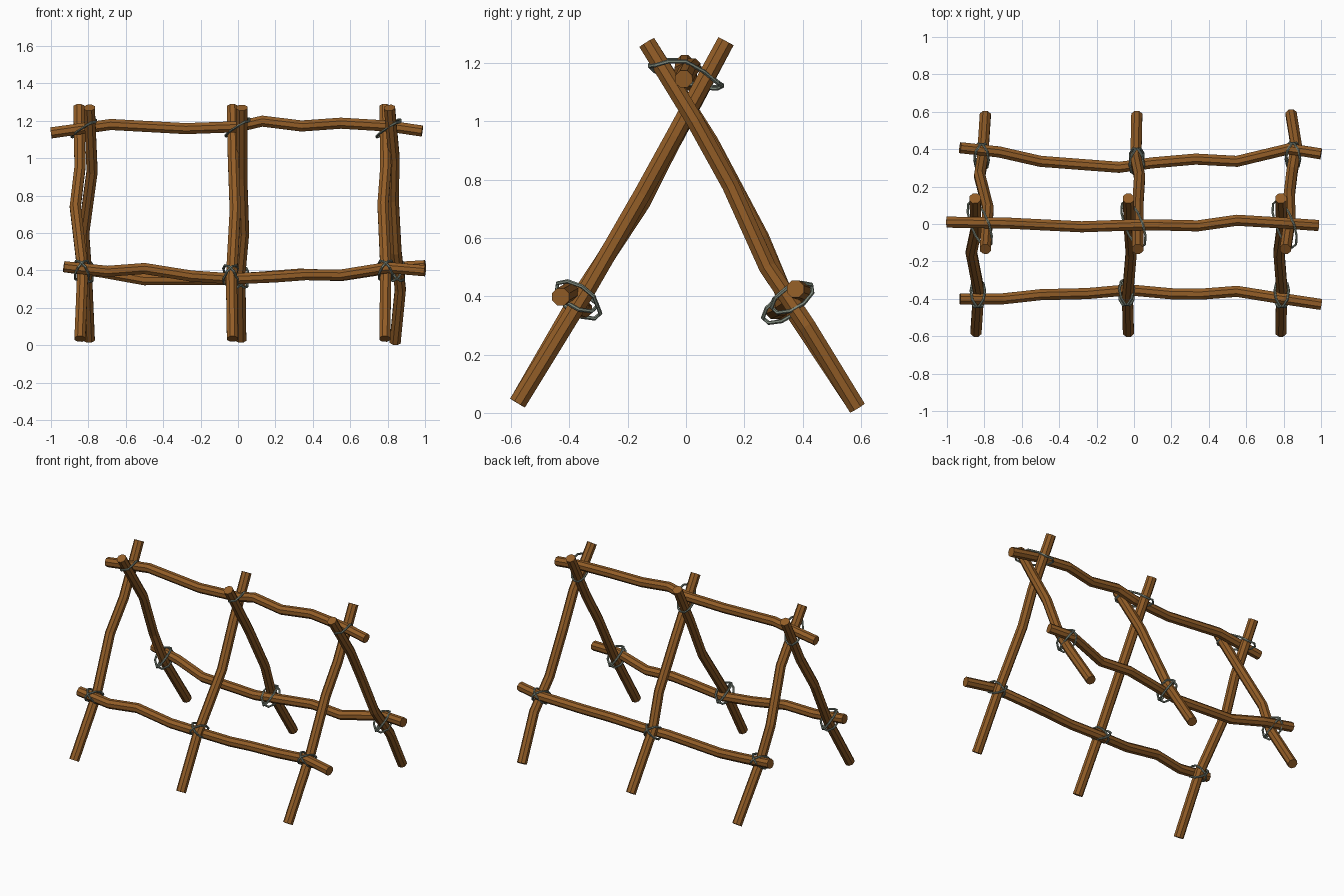
import bpy, bmesh, math
from mathutils import Vector

if "Cube" in bpy.data.objects:
    bpy.data.objects.remove(bpy.data.objects["Cube"])


def material(name, color):
    m = bpy.data.materials.new(name)
    m.diffuse_color = (*color, 1)
    m.use_nodes = True
    m.node_tree.nodes["Principled BSDF"].inputs["Base Color"].default_value = m.diffuse_color
    return m


WOOD = material("wood", (0.29, 0.11, 0.02))
ROPE = material("rope", (0.21, 0.25, 0.20))


def sweep(name, pts, r, sides, ref, mat, closed=False):
    """Flat-faced tube along a polyline, capped when open."""
    pts, ref, n = [Vector(p) for p in pts], Vector(ref), len(pts)
    bm = bmesh.new()
    rings = []
    for i, p in enumerate(pts):
        a = pts[(i - 1) % n] if closed else pts[max(i - 1, 0)]
        b = pts[(i + 1) % n] if closed else pts[min(i + 1, n - 1)]
        t = (b - a).normalized()
        u = t.cross(ref).normalized()
        v = u.cross(t)
        rings.append([bm.verts.new(p + r * (math.cos(k) * u + math.sin(k) * v))
                      for k in (2 * math.pi * (j + 0.5) / sides for j in range(sides))])
    for i in range(n if closed else n - 1):
        A, B = rings[i], rings[(i + 1) % n]
        for j in range(sides):
            k = (j + 1) % sides
            bm.faces.new((A[j], A[k], B[k], B[j]))
    if not closed:
        bm.faces.new(rings[0])
        bm.faces.new(rings[-1])
    bmesh.ops.recalc_face_normals(bm, faces=bm.faces)
    me = bpy.data.meshes.new(name)
    bm.to_mesh(me)
    bm.free()
    me.materials.append(mat)
    ob = bpy.data.objects.new(name, me)
    bpy.context.collection.objects.link(ob)


def leg_y(z):
    return -0.58 + 0.576 * (z - 0.03)


# Crooked legs: (x, z, bow along y) from foot to top
front_legs = {
    "left": [(-.845, .034, 0), (-.83, .4, .01), (-.87, .74, .02), (-.845, .95, .015), (-.85, 1.275, 0)],
    "middle": [(-.03, .034, 0), (-.035, .36, 0), (-.015, .72, .03), (-.025, 1.0, .01), (-.03, 1.275, 0)],
    "right": [(.785, .034, 0), (.79, .42, .015), (.775, .75, .015), (.79, .95, .01), (.785, 1.275, 0)],
}
back_legs = {
    "left": [(-.795, .03, 0), (-.81, .38, -.03), (-.825, .6, .005), (-.78, .93, .02), (-.795, 1.27, 0)],
    "middle": [(.015, .03, 0), (.01, .38, -.03), (.03, .6, 0), (.02, .9, .015), (.02, 1.27, 0)],
    "right": [(.84, .017, 0), (.868, .3, -.01), (.845, .5, -.03), (.83, .78, .005), (.835, 1.0, .01), (.81, 1.27, 0)],
}
for side, legs, s in (("front", front_legs, 1), ("back", back_legs, -1)):
    for pos, pts in legs.items():
        sweep(f"{side}_leg_{pos}", [(x, s * leg_y(z) + b, z) for x, z, b in pts],
              .032, 8, (1, 0, 0), WOOD)

# Long crooked poles along x
poles = {
    "ridge_pole": [(-1, .01, 1.135), (-.68, .005, 1.18), (-.28, -.015, 1.158), (0, -.005, 1.168),
                   (.13, -.005, 1.198), (.34, -.01, 1.172), (.55, .02, 1.187), (.8, .005, 1.172), (.985, -.008, 1.145)],
    "front_rail": [(-.93, -.4, .42), (-.7, -.4, .395), (-.5, -.378, .41), (-.25, -.372, .37), (-.03, -.352, .355),
                   (.2, -.373, .365), (.36, -.375, .377), (.55, -.36, .375), (.8, -.4, .415), (1, -.43, .398)],
    "back_rail": [(-.93, .408, .42), (-.72, .385, .39), (-.5, .335, .35), (-.08, .303, .352), (.1, .327, .362),
                  (.33, .347, .38), (.55, .335, .372), (.83, .402, .415), (1, .375, .425)],
}
for name, pts in poles.items():
    sweep(name, pts, .032, 8, (0, 0, 1), WOOD)


def ellipse(c, a, b, n=9):
    c, a, b = Vector(c), Vector(a), Vector(b)
    return [c + math.cos(k) * a + math.sin(k) * b for k in (2 * math.pi * i / n for i in range(n))]


# Crossed rope lashings where rails meet legs
joints = [("front_left", -.835, -.375, .40), ("front_middle", -.04, -.365, .375), ("front_right", .79, -.375, .40),
          ("back_left", -.815, .36, .39), ("back_middle", .015, .335, .36), ("back_right", .85, .365, .395)]
for name, x, y, z in joints:
    s = 1 if y < 0 else -1
    depth = Vector((0, s * .866, -.5)) * .08
    for tag, d in (("a", 1), ("b", -1)):
        across = Vector((d * .038, s * .018, .034))
        sweep(f"rail_lashing_{name}_{tag}", ellipse((x, y, z), across, depth),
              .007, 6, across.cross(depth).normalized(), ROPE, True)

# Wide slanted lashings round each pair of leg tops and the ridge
for name, x, z in (("left", -.825, 1.155), ("middle", -.003, 1.16), ("right", .805, 1.155)):
    loop = []
    for i in range(12):
        k = 2 * math.pi * i / 12
        c, q = math.cos(k), math.sin(k)
        loop.append((x + .05 * c - .042 * q, .125 * q,
                     z - .035 * q + (.05 * c ** 3 if c > 0 else .025 * c)))
    sweep(f"ridge_lashing_{name}", loop, .007, 6, (0, 0, 1), ROPE, True)
